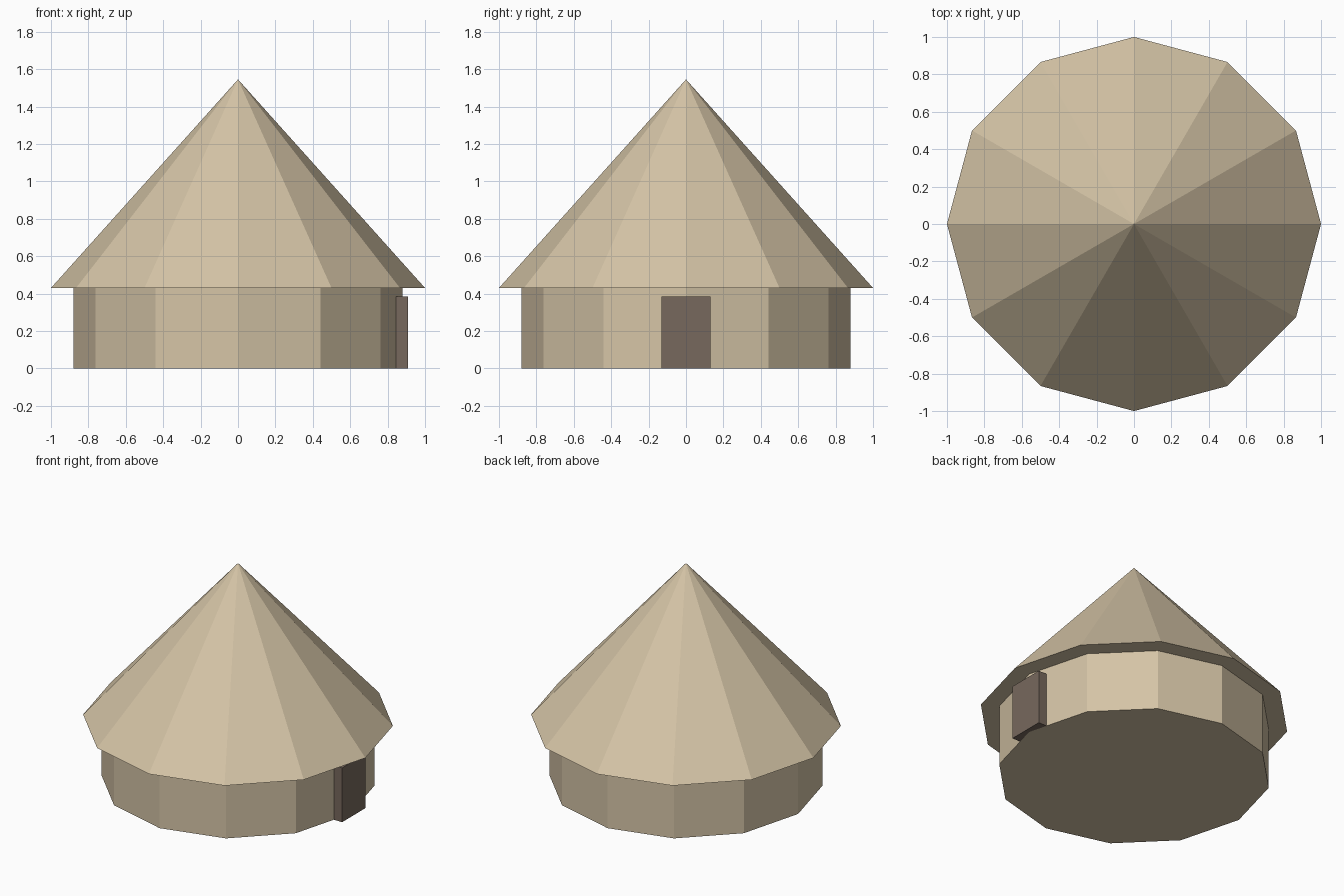
import bpy

SIDES = 12
WALL_RADIUS, WALL_HEIGHT = 0.88, 0.43
ROOF_RADIUS, PEAK = 1.0, 1.545

if "Cube" in bpy.data.objects:
    bpy.data.objects.remove(bpy.data.objects["Cube"], do_unlink=True)


def make_material(name, rgb):
    mat = bpy.data.materials.new(name)
    mat.use_nodes = True
    colour = (*rgb, 1.0)
    mat.diffuse_color = colour
    mat.node_tree.nodes["Principled BSDF"].inputs["Base Color"].default_value = colour
    return mat


def finish(name, mat):
    obj = bpy.context.object
    obj.name = name
    obj.data.materials.append(mat)
    return obj


straw = make_material("straw tan", (0.66, 0.55, 0.38))
wood = make_material("dark brown wood", (0.185, 0.14, 0.11))

# Round wall with twelve flat sides
bpy.ops.mesh.primitive_cylinder_add(
    vertices=SIDES, radius=WALL_RADIUS, depth=WALL_HEIGHT,
    location=(0, 0, WALL_HEIGHT / 2))
finish("wall", straw)

# Overhanging pointed roof, closed underneath
bpy.ops.mesh.primitive_cone_add(
    vertices=SIDES, radius1=ROOF_RADIUS, radius2=0, depth=PEAK - WALL_HEIGHT,
    location=(0, 0, (PEAK + WALL_HEIGHT) / 2))
finish("roof", straw)

# Door block set into the wall on the left side
bpy.ops.mesh.primitive_cube_add(size=1, location=(0.86, 0, 0.1925))
door = finish("door", wood)
door.scale = (0.1, 0.264, 0.385)
bpy.ops.object.transform_apply(location=False, rotation=False, scale=True)
